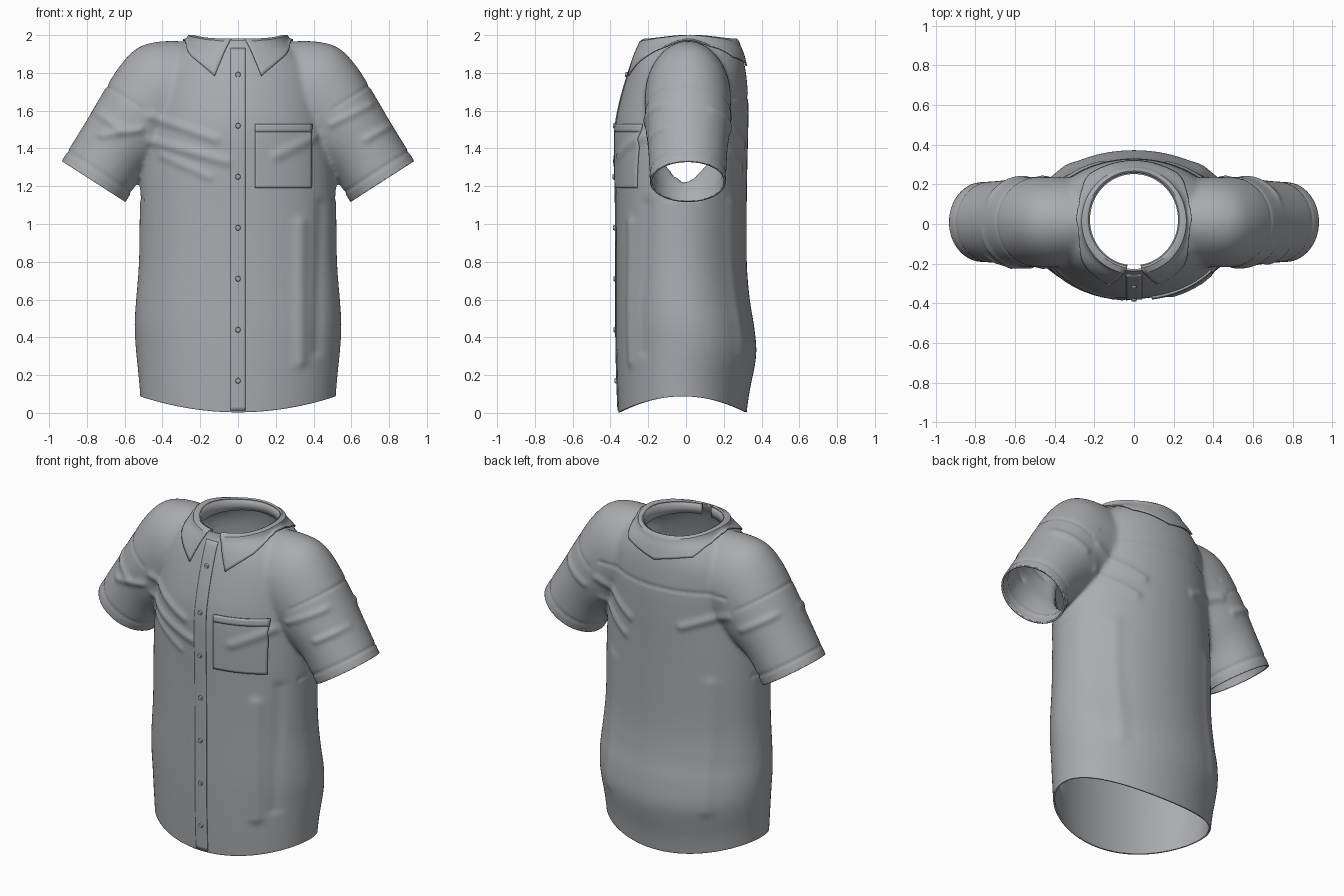
import bpy, bmesh, math
from mathutils import Vector
from mathutils.bvhtree import BVHTree

if "Cube" in bpy.data.objects:
    bpy.data.objects.remove(bpy.data.objects["Cube"])

fabric = bpy.data.materials.new("grey fabric")
fabric.use_nodes = True
GREY = (0.40, 0.41, 0.43, 1)
fabric.diffuse_color = GREY
fabric.node_tree.nodes["Principled BSDF"].inputs["Base Color"].default_value = GREY


def add_object(name, bm):
    mesh = bpy.data.meshes.new(name)
    bm.to_mesh(mesh)
    bm.free()
    mesh.materials.append(fabric)
    obj = bpy.data.objects.new(name, mesh)
    bpy.context.collection.objects.link(obj)
    return obj


def smooth(obj, angle=40):
    bpy.ops.object.select_all(action='DESELECT')
    obj.select_set(True)
    bpy.context.view_layer.objects.active = obj
    bpy.ops.object.shade_smooth_by_angle(angle=math.radians(angle))


def thicken(obj, thickness, offset=0):
    mod = obj.modifiers.new("thickness", 'SOLIDIFY')
    mod.thickness = thickness
    mod.offset = offset


def spline(rows, steps=5):
    """Catmull-Rom curve through rows of numbers."""
    rows = [Vector(r) for r in rows]
    out = []
    for i in range(len(rows) - 1):
        a, b, c, d = (rows[min(max(j, 0), len(rows) - 1)] for j in range(i - 1, i + 3))
        for k in range(steps):
            t = k / steps
            out.append(b + (c - a) * (t / 2) + (a * 2 - b * 5 + c * 4 - d) * (t * t / 2)
                       + (b * 3 - a - c * 3 + d) * (t ** 3 / 2))
    return out + [rows[-1]]


def loft(bm, rings):
    """Closed solid skin through rings of points."""
    loops = [[bm.verts.new(p) for p in ring] for ring in rings]
    n = len(loops[0])
    faces = [bm.faces.new((a[i], a[(i + 1) % n], b[(i + 1) % n], b[i]))
             for a, b in zip(loops, loops[1:]) for i in range(n)]
    faces += [bm.faces.new(loops[0]), bm.faces.new(loops[-1])]
    bmesh.ops.recalc_face_normals(bm, faces=faces)


def sheet(name, grid, thickness):
    """Thin cloth panel from a grid of points."""
    bm = bmesh.new()
    rows = [[bm.verts.new(p) for p in row] for row in grid]
    for a, b in zip(rows, rows[1:]):
        for i in range(len(a) - 1):
            bm.faces.new((a[i], a[i + 1], b[i + 1], b[i]))
    obj = add_object(name, bm)
    thicken(obj, thickness)
    smooth(obj)
    return obj


ANGLES = [math.tau * i / 56 for i in range(56)]

# Torso sections: height, half width, front, back
TORSO = [(-.06, .515, -.355, .315), (.1, .525, -.362, .335), (.3, .542, -.368, .372),
         (.45, .548, -.37, .362), (.6, .54, -.37, .338), (.8, .525, -.37, .322),
         (1.1, .52, -.372, .322), (1.3, .51, -.376, .325), (1.5, .485, -.375, .33),
         (1.65, .465, -.348, .33), (1.8, .43, -.305, .318), (1.9, .35, -.27, .295),
         (1.96, .262, -.24, .27), (2.05, .25, -.235, .265)]
# Sleeve sections: lower x, z, upper x, z, half depth
SLEEVE = [(.625, 1.068, .96, 1.288, .2), (.595, 1.115, .933, 1.335, .202),
          (.51, 1.25, .81, 1.535, .21), (.41, 1.33, .71, 1.705, .225),
          (.33, 1.38, .62, 1.845, .228), (.26, 1.4, .525, 1.937, .228),
          (.2, 1.4, .4, 1.968, .222), (.1, 1.4, .25, 1.966, .2)]

solid = bmesh.new()
loft(solid, [[(w * math.cos(t), (f + b) / 2 + (b - f) / 2 * math.sin(t), z) for t in ANGLES]
             for z, w, f, b in map(tuple, spline(TORSO))])
for side in (1, -1):
    rings = []
    for lx, lz, ux, uz, depth in map(tuple, spline(SLEEVE)):
        rings.append([(side * ((lx + ux) / 2 + (ux - lx) / 2 * math.cos(t)),
                       .01 + depth * math.sin(t),
                       (lz + uz) / 2 + (uz - lz) / 2 * math.cos(t)) for t in ANGLES])
    loft(solid, rings)

# Merge torso and sleeves into one soft skin
shirt = add_object("shirt_body", solid)
mod = shirt.modifiers.new("merge", 'REMESH')
mod.mode = 'VOXEL'
mod.voxel_size = .0125
mod = shirt.modifiers.new("soften", 'SMOOTH')
mod.factor = .5
mod.iterations = 14
merged = bpy.data.meshes.new_from_object(
    shirt.evaluated_get(bpy.context.evaluated_depsgraph_get()))
shirt.modifiers.clear()
bm = bmesh.new()
bm.from_mesh(merged)
bpy.data.meshes.remove(merged)


def cut(faces, point, normal):
    geom = list({e for f in faces for e in (*f.verts, *f.edges, f)})
    bmesh.ops.bisect_plane(bm, geom=geom, dist=1e-5, plane_co=point, plane_no=normal,
                           clear_outer=True)


# Open the cuffs and the hem
AXIS = Vector((.54, 0, -.84)).normalized()
for side in (1, -1):
    arm = [f for f in bm.faces if all(v.co.x * side > .555 and v.co.z > .95 for v in f.verts)]
    cut(arm, (side * .765, 0, 1.225), (side * AXIS.x, 0, AXIS.z))
cut(bm.faces[:], (0, 0, 0), (0, 0, -1))

# Cloth folds: facing, start x, z, end x, z, width, height
FOLDS = [(-1, -.46, 1.57, -.12, 1.45, .025, .012), (-1, -.46, 1.44, -.06, 1.33, .025, .012),
         (-1, -.4, 1.36, -.15, 1.25, .022, .008), (-1, .2, 1.36, .4, 1.46, .025, .01),
         (-1, .33, .25, .33, 1.0, .035, .012), (-1, .42, .3, .44, 1.1, .03, -.008),
         (-1, -.62, 1.5, -.76, 1.6, .022, .01), (-1, -.52, 1.5, -.72, 1.47, .022, .012),
         (-1, .5, 1.53, .7, 1.63, .02, .009), (-1, .68, 1.45, .82, 1.53, .02, .01),
         (1, -.46, 1.56, -.18, 1.45, .025, .011), (1, .46, 1.56, .18, 1.42, .025, .011),
         (1, .45, 1.42, .22, 1.3, .025, .01), (1, -.34, .3, -.34, 1.1, .04, .008),
         (1, .34, .3, .34, 1.1, .04, .008), (1, .55, 1.5, .72, 1.6, .022, .01),
         (1, -.55, 1.5, -.72, 1.6, .022, .01)]


def fold_height(p, face):
    total = 0
    for facing, ax, az, bx, bz, width, height in FOLDS:
        if facing * face > .15:
            dx, dz = bx - ax, bz - az
            t = ((p.x - ax) * dx + (p.z - az) * dz) / (dx * dx + dz * dz)
            t = min(max(t, 0), 1)
            away = math.hypot(p.x - ax - t * dx, p.z - az - t * dz)
            total += height * math.exp(-(away / width) ** 2) * min(1, abs(face) * 1.5)
    # Stitched seams on the sleeves and across the back
    along = (abs(p.x) - .765) * AXIS.x + (p.z - 1.225) * AXIS.z
    if abs(p.x) > .5 and p.z > 1.1:
        for seam in (-.06, -.465):
            total -= .005 * math.exp(-((along - seam) / .009) ** 2)
    if face > .3 and abs(p.x) < .45:
        total -= .006 * math.exp(-((p.z - 1.67) / .01) ** 2)
    return total


bm.normal_update()
moves = [(v, v.normal * fold_height(v.co, v.normal.y)) for v in bm.verts]
for v, move in moves:
    v.co += move
    # Shirt tail arch, low at front and back
    if v.co.z < .6:
        v.co.z += (.003 + .085 * min(1, (v.co.x / .52) ** 2)) * (1 - v.co.z / .6)
bm.normal_update()
skin = BVHTree.FromBMesh(bm)

# Open the neck
cut([f for f in bm.faces if f.calc_center_median().z > 1.9], (0, 0, 1.974), (0, 0, 1))
bm.to_mesh(shirt.data)
bm.free()
thicken(shirt, .011, -1)
smooth(shirt, 60)


def front(x, z, lift):
    hit = skin.ray_cast(Vector((x, -1, z)), Vector((0, 1, 0)))[0]
    return Vector((x, (hit.y if hit else -.3) - lift, z))


def span(a, b, n):
    return [a + (b - a) * i / n for i in range(n + 1)]


# Button placket and chest pocket
sheet("placket", [[front(x, z, .003) for x in span(-.04, .04, 6)]
                  for z in span(.012, 1.93, 90)], .005)
pocket = [[front(x * (1 - .02 * (1.53 - z)), z, .005) for x in span(.09, .39, 24)]
          for z in span(1.19, 1.53, 24)]
sheet("chest_pocket", pocket, .01)
hem = [[p + Vector((0, -.005, 0)) for p in row] for row in pocket[-4:]]
sheet("pocket_hem", hem, .004)

# Buttons down the front
for i in range(7):
    bm = bmesh.new()
    bmesh.ops.create_cone(bm, cap_ends=True, segments=16, radius1=.015, radius2=.012, depth=.012)
    for v in bm.verts:
        v.co = Vector((v.co.x, -v.co.z, v.co.y)) + front(0, 1.79 - .27 * i, .009)
    bmesh.ops.recalc_face_normals(bm, faces=bm.faces[:])
    smooth(add_object("button_%d" % (i + 1), bm))

# Collar stand and folded collar, open at the front
GAP = .15
EDGE = [(GAP, .125, -.31, 1.785), (.75, .24, -.2, 1.88), (math.pi / 2, .29, .03, 1.95),
        (2.4, .22, .25, 1.88), (math.pi, 0, .315, 1.835)]


def neck(t, radius, z):
    return Vector((radius * math.sin(t), .022 - (radius + .008) * math.cos(t), z))


def collar_edge(t):
    for a, b in zip(EDGE, EDGE[1:]):
        if t <= b[0] + 1e-6:
            return Vector(a[1:]).lerp(Vector(b[1:]), (t - a[0]) / (b[0] - a[0]))


stand, collar = [], []
for t in span(GAP, math.tau - GAP, 96):
    half = min(t, math.tau - t)
    rim = 1.978 + .02 * math.sin(half) ** 4
    stand.append([neck(t, .226, z) for z in (1.91, 1.94, rim - .004)])
    top, low = neck(half, .238, rim), collar_edge(half)
    row = [neck(half, .23, rim - .004), top]
    for k in range(1, 11):
        spot, normal = skin.find_nearest(top.lerp(low, k / 10))[:2]
        row.append(spot + normal * .009)
    if t > math.pi:
        row = [Vector((-p.x, p.y, p.z)) for p in row]
    collar.append(row)
sheet("collar_stand", stand, .008)
sheet("folded_collar", collar, .008)
